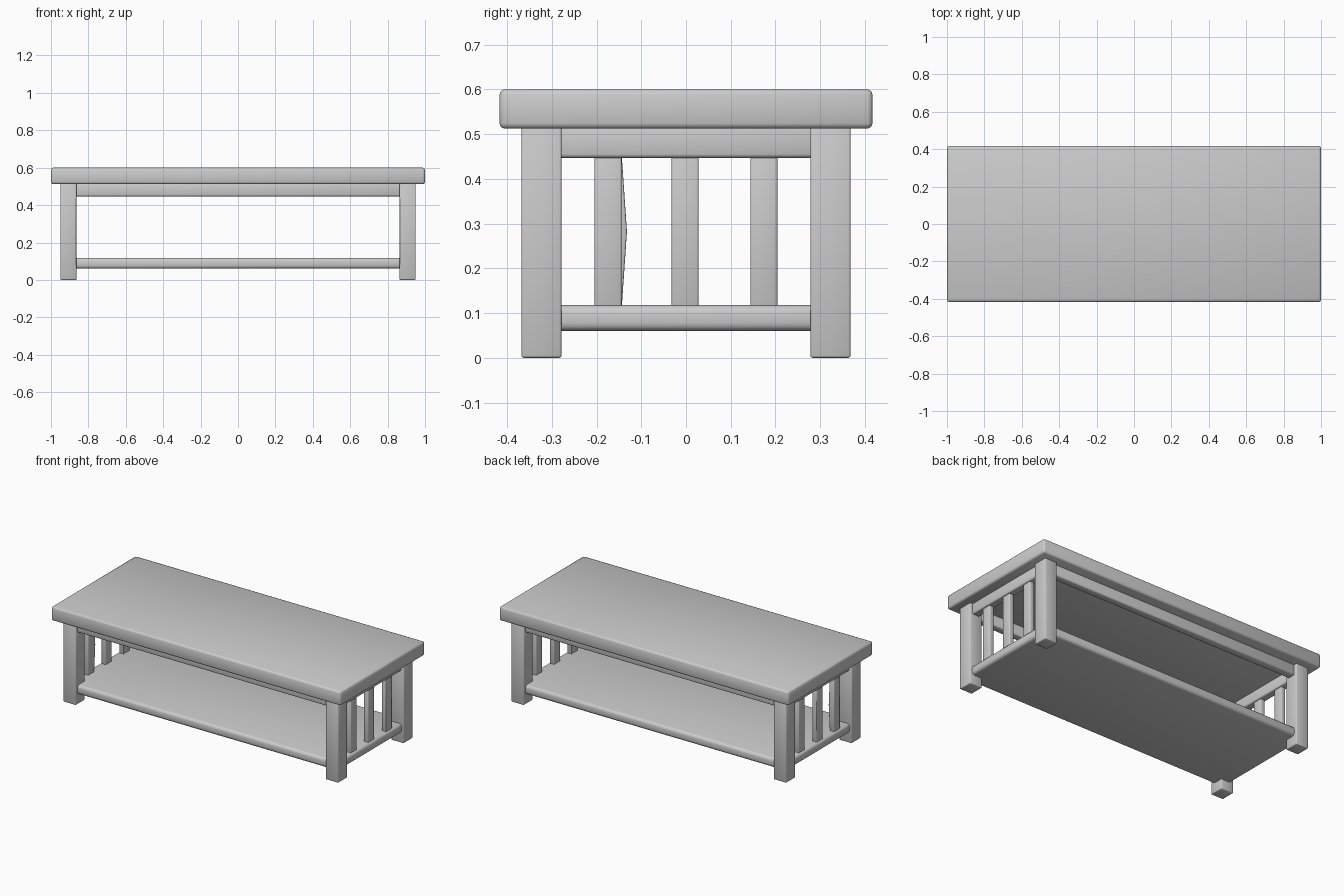
import bpy, bmesh
from math import radians

if "Cube" in bpy.data.objects:
    bpy.data.objects.remove(bpy.data.objects["Cube"], do_unlink=True)

grey = bpy.data.materials.new("plain grey")
grey.use_nodes = True
colour = (0.6, 0.6, 0.6, 1)
grey.diffuse_color = colour
grey.node_tree.nodes["Principled BSDF"].inputs["Base Color"].default_value = colour


def box(name, centre, size, bevel, segments=2, bow=0):
    """Bevelled box; bow pushes the middle of its inner long edge towards +y."""
    bm = bmesh.new()
    bmesh.ops.create_cube(bm, size=1)
    bmesh.ops.scale(bm, vec=size, verts=bm.verts)
    bmesh.ops.bevel(bm, geom=bm.edges[:], offset=bevel, segments=segments,
                    profile=0.5, affect='EDGES', clamp_overlap=True)
    if bow:
        bmesh.ops.bisect_plane(bm, geom=bm.verts[:] + bm.edges[:] + bm.faces[:],
                               plane_co=(0, 0, 0), plane_no=(0, 0, 1))
        for v in bm.verts:
            if abs(v.co.z) < 0.001 and v.co.y > 0 and v.co.x > 0:
                v.co.y += bow
    mesh = bpy.data.meshes.new(name)
    bm.to_mesh(mesh)
    bm.free()
    mesh.materials.append(grey)
    obj = bpy.data.objects.new(name, mesh)
    obj.location = centre
    bpy.context.collection.objects.link(obj)
    bpy.ops.object.select_all(action='DESELECT')
    obj.select_set(True)
    bpy.context.view_layer.objects.active = obj
    bpy.ops.object.shade_smooth_by_angle(angle=radians(50))
    return obj


# Top and lower shelf
box("table_top", (0, 0, 0.556), (2, 0.834, 0.088), 0.012)
box("lower_shelf", (0, 0, 0.089), (1.87, 0.70, 0.058), 0.018, 3)

for sx, side in ((-1, "right"), (1, "left")):
    # Legs
    for sy, end in ((-1, "front"), (1, "back")):
        box(f"{end}_{side}_leg", (sx * 0.907, sy * 0.323, 0.258),
            (0.086, 0.09, 0.516), 0.005)
    # End apron with three slats below it
    box(f"{side}_apron", (sx * 0.907, 0, 0.483), (0.05, 0.6, 0.072), 0.008)
    for i, y in enumerate((-0.174, -0.002, 0.174)):
        bow = 0.012 if sx < 0 and i == 0 else 0
        box(f"{side}_slat_{i + 1}", (sx * 0.907, y, 0.282),
            (0.03, 0.06, 0.36), 0.004, bow=bow)

# Long aprons
for sy, end in ((-1, "front"), (1, "back")):
    box(f"{end}_apron", (0, sy * 0.323, 0.483), (1.78, 0.05, 0.072), 0.008)
